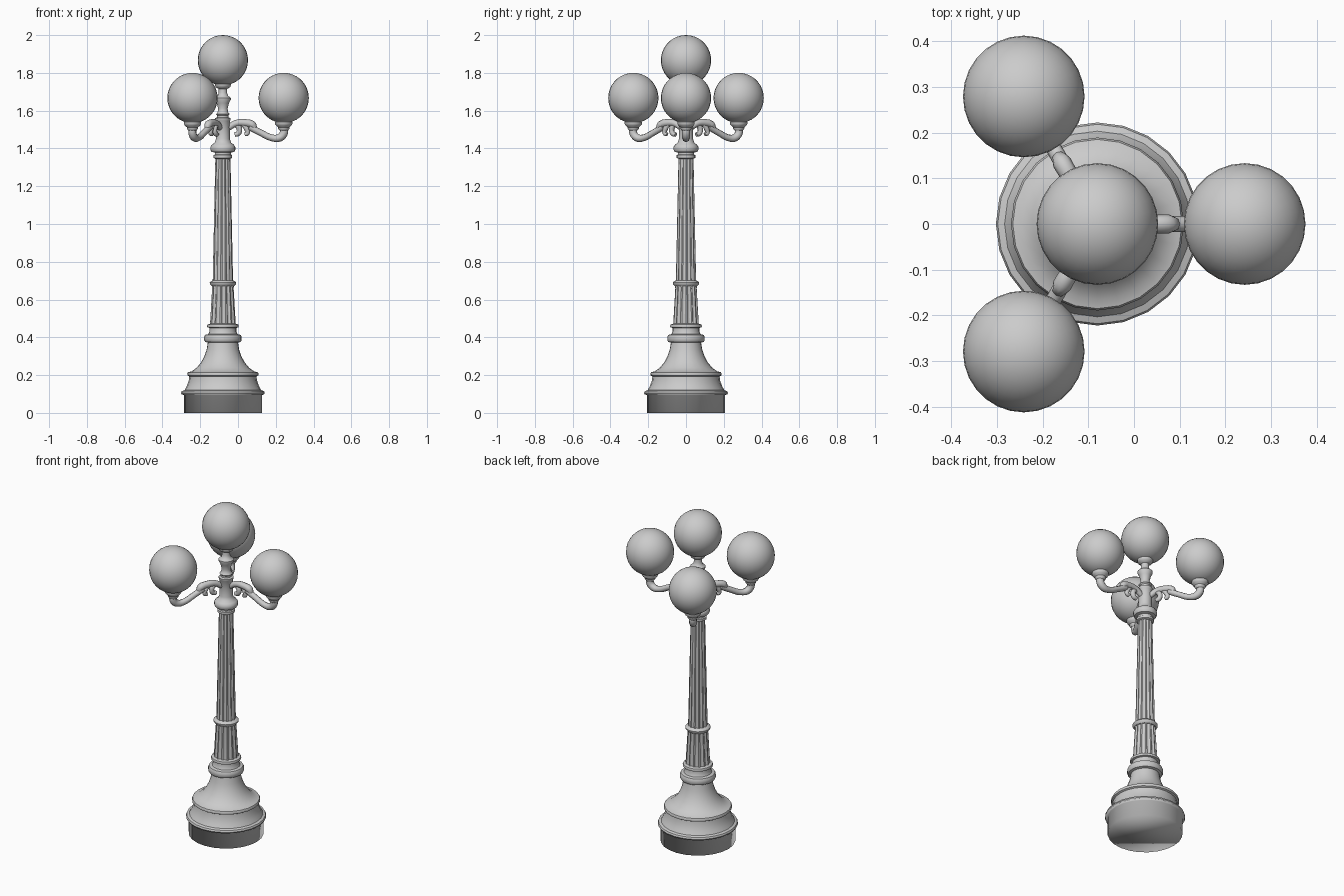
import bpy, bmesh, math
from mathutils import Vector

cube = bpy.data.objects.get("Cube")
if cube:
    bpy.data.objects.remove(cube, do_unlink=True)

AXIS = Vector((-0.08, 0, 0))
REACH = 0.322

metal = bpy.data.materials.new("light grey")
metal.use_nodes = True
GREY = (0.6, 0.6, 0.6, 1)
metal.diffuse_color = GREY
metal.node_tree.nodes["Principled BSDF"].inputs["Base Color"].default_value = GREY


def finish(obj, angle=40):
    obj.data.materials.append(metal)
    bpy.ops.object.select_all(action="DESELECT")
    obj.select_set(True)
    bpy.context.view_layer.objects.active = obj
    if angle:
        bpy.ops.object.shade_smooth_by_angle(angle=math.radians(angle))
    else:
        bpy.ops.object.shade_smooth()
    return obj


def lathe(name, profile, centre=AXIS, sides=24, flute=0.0, angle=40):
    """Spin (radius, z) points; flute cuts a groove into every other pair of columns."""
    bm = bmesh.new()
    rings = []
    for r, z in profile:
        ring = []
        for i in range(sides):
            a = math.tau * i / sides
            k = r * (1 - flute * (i % 4 > 1))
            ring.append(bm.verts.new((centre.x + k * math.cos(a), centre.y + k * math.sin(a), z)))
        rings.append(ring)
    for low, high in zip(rings, rings[1:]):
        for i in range(sides):
            j = (i + 1) % sides
            bm.faces.new((low[i], low[j], high[j], high[i]))
    bm.faces.new(rings[0][::-1])
    bm.faces.new(rings[-1])
    mesh = bpy.data.meshes.new(name)
    bm.to_mesh(mesh)
    bm.free()
    obj = bpy.data.objects.new(name, mesh)
    bpy.context.collection.objects.link(obj)
    return finish(obj, angle)


def globe(name, centre):
    bpy.ops.mesh.primitive_uv_sphere_add(segments=28, ring_count=18, radius=0.133, location=centre)
    obj = bpy.context.object
    obj.name = name
    finish(obj, 0)


def tube(name, points, direction):
    """Round swept bar through (distance, z, radius) points."""
    curve = bpy.data.curves.new(name, "CURVE")
    curve.dimensions = "3D"
    curve.bevel_depth = 1
    curve.bevel_resolution = 2
    curve.resolution_u = 5
    curve.use_fill_caps = True
    spline = curve.splines.new("BEZIER")
    spline.bezier_points.add(len(points) - 1)
    for p, (d, z, r) in zip(spline.bezier_points, points):
        p.co = AXIS + direction * d + Vector((0, 0, z))
        p.radius = r
        p.handle_left_type = p.handle_right_type = "AUTO"
    obj = bpy.data.objects.new(name, curve)
    bpy.context.collection.objects.link(obj)
    bpy.ops.object.select_all(action="DESELECT")
    obj.select_set(True)
    bpy.context.view_layer.objects.active = obj
    bpy.ops.object.convert(target="MESH")
    finish(bpy.context.object, 50)


# Base: softly shaded plinth, then stepped mouldings and bell
lathe("plinth", [(0.207, 0), (0.207, 0.095), (0.219, 0.098)], angle=0)
lathe("base_mouldings", [
    (0.218, 0.098), (0.222, 0.105), (0.218, 0.115), (0.203, 0.12), (0.192, 0.14),
    (0.181, 0.17), (0.178, 0.193), (0.187, 0.198), (0.189, 0.207), (0.185, 0.215),
    (0.165, 0.22), (0.138, 0.24), (0.115, 0.268), (0.098, 0.3), (0.086, 0.335),
    (0.08, 0.372), (0.094, 0.376), (0.099, 0.385), (0.099, 0.403), (0.094, 0.413),
    (0.077, 0.417), (0.071, 0.43), (0.071, 0.45), (0.082, 0.453), (0.084, 0.46),
    (0.081, 0.468), (0.066, 0.473)])

# Fluted shaft in two stages with collars
lathe("lower_shaft", [(0.068, 0.47), (0.057, 0.66), (0.06, 0.68)], sides=56, flute=0.09, angle=25)
lathe("shaft_collar", [(0.06, 0.672), (0.069, 0.682), (0.07, 0.69), (0.064, 0.697), (0.053, 0.702)])
lathe("upper_shaft", [(0.054, 0.695), (0.04, 1.345)], sides=56, flute=0.09, angle=25)
lathe("capital", [
    (0.04, 1.345), (0.049, 1.35), (0.049, 1.364), (0.043, 1.368), (0.043, 1.378),
    (0.06, 1.382), (0.066, 1.393), (0.066, 1.408), (0.058, 1.42), (0.044, 1.43),
    (0.037, 1.45), (0.037, 1.545), (0.041, 1.55), (0.041, 1.56), (0.03, 1.565)])
lathe("finial_stem", [
    (0.03, 1.56), (0.03, 1.575), (0.036, 1.582), (0.028, 1.59), (0.025, 1.61),
    (0.032, 1.64), (0.042, 1.658), (0.042, 1.668), (0.028, 1.678), (0.022, 1.695),
    (0.022, 1.715), (0.038, 1.724), (0.043, 1.735), (0.043, 1.748), (0.03, 1.755)])
globe("top_globe", AXIS + Vector((0, 0, 1.867)))

# Three scrolled arms, each with cup and globe
for n in range(3):
    a = math.tau * n / 3
    d = Vector((math.cos(a), math.sin(a), 0))
    side = ("left", "back_right", "front_right")[n]
    tube(side + "_arm", [(0.14, 1.515, 0.018), (0.2, 1.483, 0.017), (0.265, 1.455, 0.018),
                         (0.3, 1.457, 0.021), (0.322, 1.48, 0.022), (0.322, 1.515, 0.022)], d)
    tube(side + "_scroll", [(0.03, 1.51, 0.016), (0.07, 1.533, 0.018), (0.12, 1.535, 0.02),
                            (0.155, 1.525, 0.021), (0.168, 1.505, 0.015)], d)
    tube(side + "_inner_curl", [(0.06, 1.53, 0.012), (0.085, 1.51, 0.015),
                                (0.082, 1.48, 0.014), (0.062, 1.473, 0.012)], d)
    tube(side + "_outer_curl", [(0.105, 1.53, 0.012), (0.125, 1.505, 0.014),
                                (0.13, 1.48, 0.012), (0.115, 1.474, 0.01)], d)
    centre = AXIS + d * REACH
    lathe(side + "_cup", [(0.022, 1.495), (0.03, 1.505), (0.03, 1.512), (0.041, 1.522),
                          (0.046, 1.53), (0.046, 1.54), (0.035, 1.55)], centre, 20)
    globe(side + "_globe", centre + Vector((0, 0, 1.667)))
